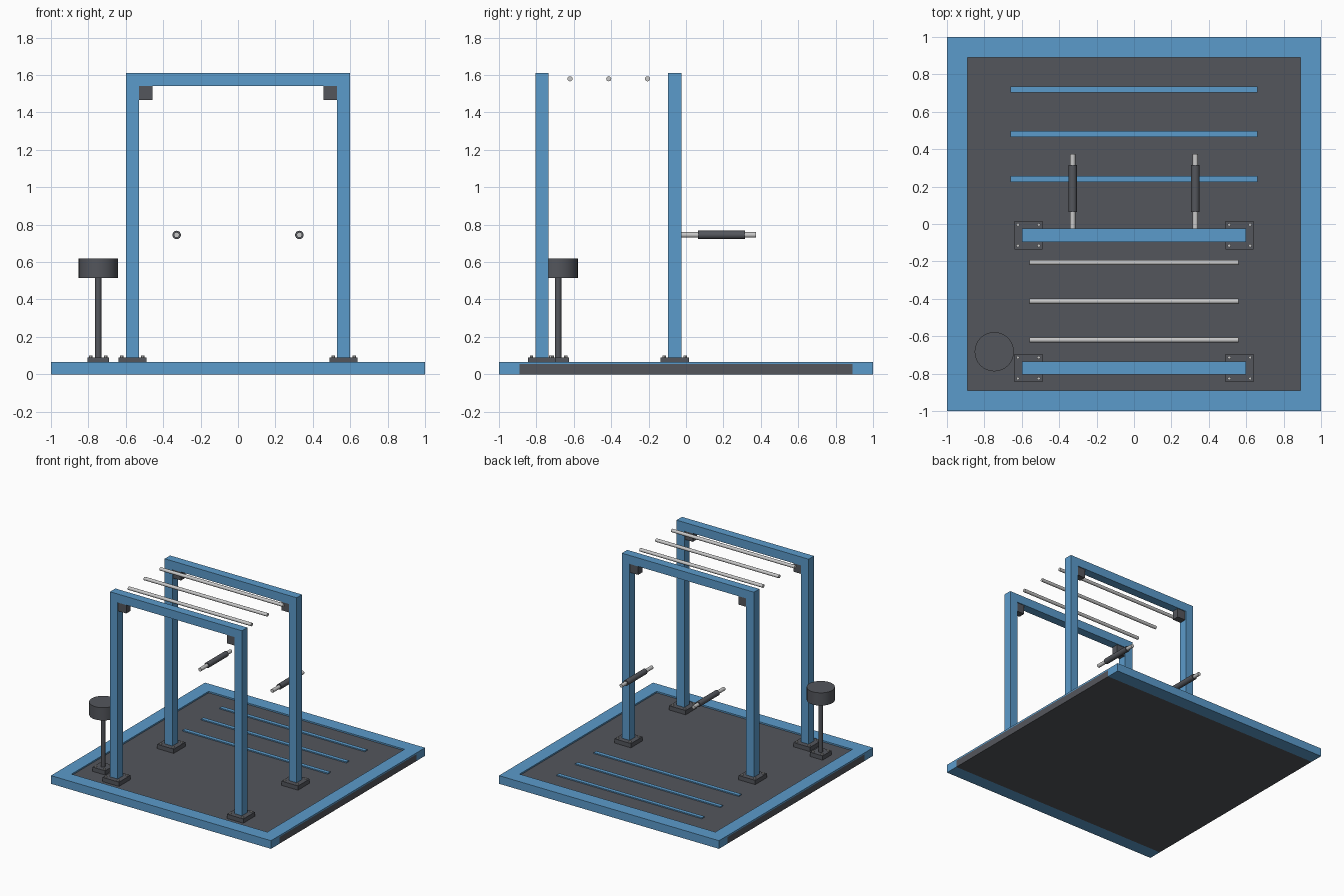
import bpy
import bmesh
from math import radians
from mathutils import Matrix, Vector

cube = bpy.data.objects.get("Cube")
if cube:
    bpy.data.objects.remove(cube, do_unlink=True)


def material(name, rgb):
    mat = bpy.data.materials.new(name)
    mat.use_nodes = True
    mat.diffuse_color = (*rgb, 1)
    mat.node_tree.nodes["Principled BSDF"].inputs["Base Color"].default_value = (*rgb, 1)
    return mat


BLUE = material("blue paint", (0.105, 0.328, 0.597))
DARK = material("dark grey rubber", (0.088, 0.093, 0.107))
STEEL = material("light steel", (0.58, 0.58, 0.58))


def finish(name, bm, mat, smooth=False):
    bmesh.ops.recalc_face_normals(bm, faces=bm.faces)
    mesh = bpy.data.meshes.new(name)
    bm.to_mesh(mesh)
    bm.free()
    mesh.materials.append(mat)
    obj = bpy.data.objects.new(name, mesh)
    bpy.context.collection.objects.link(obj)
    if smooth:
        bpy.ops.object.select_all(action="DESELECT")
        bpy.context.view_layer.objects.active = obj
        obj.select_set(True)
        bpy.ops.object.shade_smooth_by_angle(angle=radians(35))
    return obj


def box(name, lo, hi, mat):
    lo, hi = Vector(lo), Vector(hi)
    bm = bmesh.new()
    place = Matrix.Translation((lo + hi) / 2) @ Matrix.Diagonal((*(hi - lo), 1))
    bmesh.ops.create_cube(bm, size=1, matrix=place)
    return finish(name, bm, mat)


def rod(name, start, end, radius, mat, sides=24):
    start, end = Vector(start), Vector(end)
    axis = end - start
    turn = axis.to_track_quat("Z", "Y").to_matrix().to_4x4()
    bm = bmesh.new()
    bmesh.ops.create_cone(bm, cap_ends=True, segments=sides, radius1=radius,
                          radius2=radius, depth=axis.length,
                          matrix=Matrix.Translation((start + end) / 2) @ turn)
    return finish(name, bm, mat, smooth=True)


MAT_TOP, EDGE_TOP, FOOT_TOP = 0.055, 0.067, 0.09
INNER = 0.89


def foot(name, x, y, half, bolt_offset):
    """Square bolted plate on the floor."""
    box(name, (x - half, y - half, MAT_TOP), (x + half, y + half, FOOT_TOP), DARK)
    for sx in (-1, 1):
        for sy in (-1, 1):
            bx, by = x + sx * bolt_offset, y + sy * bolt_offset
            rod(name + "_bolt", (bx, by, FOOT_TOP), (bx, by, 0.1), 0.009, STEEL, 8)


# Floor slab and raised border
box("floor_mat", (-1, -INNER, 0), (1, INNER, MAT_TOP), DARK)
for side, label in ((-1, "front"), (1, "back")):
    ys = sorted((side * INNER, side))
    box(label + "_border", (-1, ys[0], 0), (1, ys[1], EDGE_TOP), BLUE)
for side, label in ((-1, "right"), (1, "left")):
    xs = sorted((side * INNER, side))
    box(label + "_border", (xs[0], -INNER, MAT_TOP), (xs[1], INNER, EDGE_TOP), BLUE)

# Floor stripes
for y in (0.24, 0.48, 0.72):
    box("floor_stripe", (-0.66, y - 0.016, MAT_TOP), (0.66, y + 0.016, 0.064), BLUE)


# Goal-shaped frames with feet and corner brackets
def frame(label, y):
    out, inn, top, under = 0.6, 0.53, 1.61, 1.54
    profile = [(-out, MAT_TOP), (-out, top), (out, top), (out, MAT_TOP),
               (inn, MAT_TOP), (inn, under), (-inn, under), (-inn, MAT_TOP)]
    bm = bmesh.new()
    face = bm.faces.new([bm.verts.new((x, y - 0.035, z)) for x, z in profile])
    ext = bmesh.ops.extrude_face_region(bm, geom=[face])
    moved = [v for v in ext["geom"] if isinstance(v, bmesh.types.BMVert)]
    bmesh.ops.translate(bm, verts=moved, vec=(0, 0.07, 0))
    finish(label + "_frame", bm, BLUE)
    for side in (-1, 1):
        foot(label + "_foot", side * 0.565, y, 0.075, 0.056)
        xs = sorted((side * 0.457, side * inn))
        box(label + "_bracket", (xs[0], y - 0.028, 1.467),
            (xs[1], y + 0.028, under), DARK)


frame("front", -0.77)
frame("middle", -0.06)

# Overhead rungs
for y in (-0.62, -0.413, -0.206):
    rod("overhead_rung", (-0.56, y, 1.58), (0.56, y, 1.58), 0.0135, STEEL)

# Dip handles with rubber grips
for x in (-0.328, 0.328):
    rod("dip_bar", (x, -0.025, 0.745), (x, 0.373, 0.745), 0.0145, STEEL)
    rod("dip_grip", (x, 0.065, 0.745), (x, 0.315, 0.745), 0.0225, DARK)

# Round-topped stand
sx, sy = -0.747, -0.683
foot("stand_foot", sx, sy, 0.057, 0.04)
rod("stand_pole", (sx, sy, FOOT_TOP), (sx, sy, 0.52), 0.017, DARK)
rod("stand_top", (sx, sy, 0.515), (sx, sy, 0.62), 0.105, DARK, 32)
